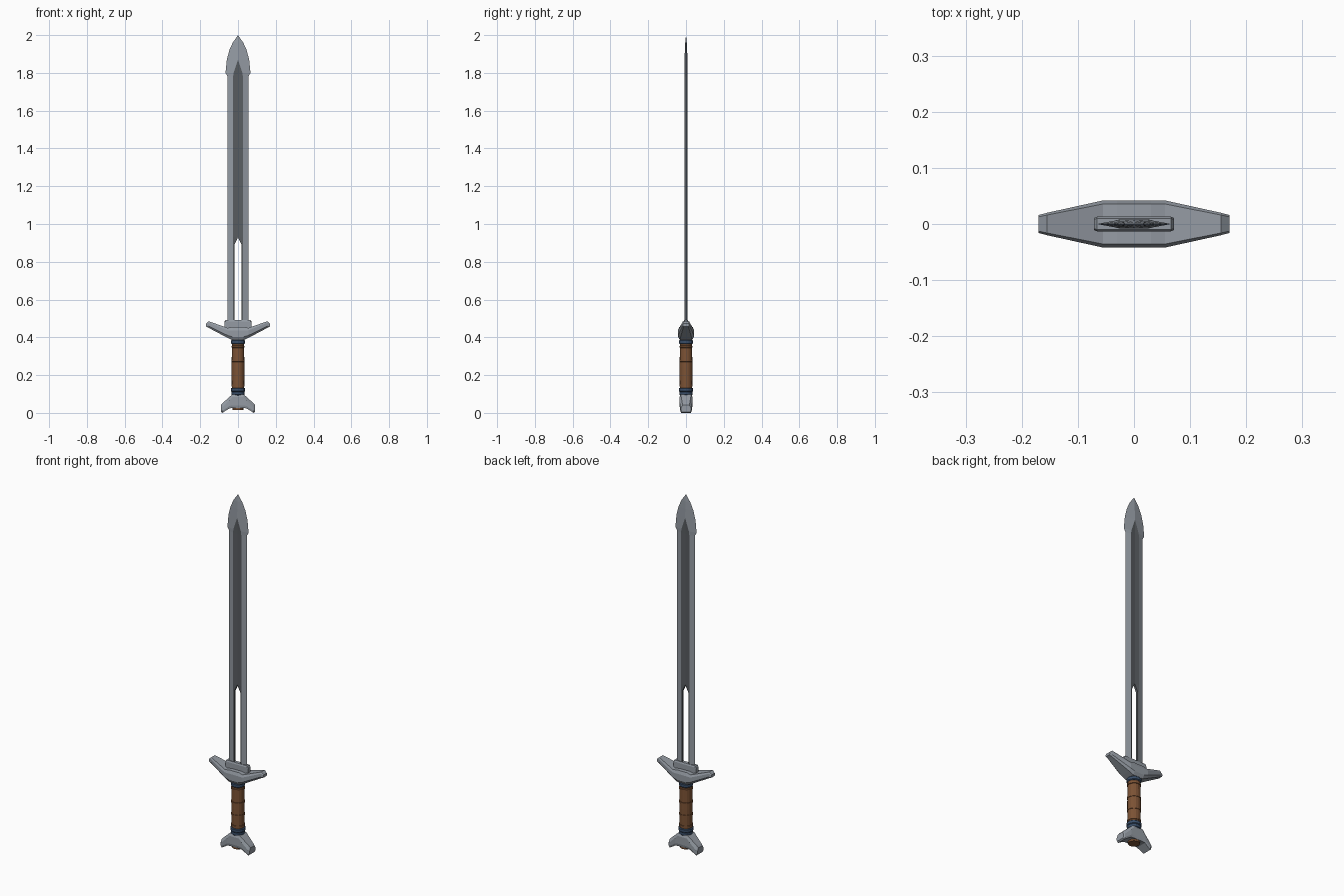
import bpy, bmesh, math

if "Cube" in bpy.data.objects:
    bpy.data.objects.remove(bpy.data.objects["Cube"])


def material(name, rgb):
    m = bpy.data.materials.new(name)
    m.diffuse_color = (*rgb, 1)
    m.use_nodes = True
    m.node_tree.nodes["Principled BSDF"].inputs["Base Color"].default_value = m.diffuse_color
    return m


dark = material("dark_steel", (0.10, 0.11, 0.12))
steel = material("steel", (0.30, 0.33, 0.37))
leather = material("leather", (0.20, 0.085, 0.035))
blue = material("blue_band", (0.04, 0.075, 0.14))


def finish(name, bm, *mats):
    bmesh.ops.remove_doubles(bm, verts=bm.verts, dist=1e-5)
    bmesh.ops.dissolve_degenerate(bm, edges=bm.edges, dist=1e-5)
    bmesh.ops.recalc_face_normals(bm, faces=bm.faces)
    me = bpy.data.meshes.new(name)
    bm.to_mesh(me)
    bm.free()
    for m in mats:
        me.materials.append(m)
    ob = bpy.data.objects.new(name, me)
    bpy.context.collection.objects.link(ob)
    return ob


def add_face(bm, pts, mat=0):
    clean = []
    for p in pts:
        if p not in clean:
            clean.append(p)
    if len(clean) > 2:
        bm.faces.new([bm.verts.new(p) for p in clean]).material_index = mat


def loft_x(name, sections):
    """Symmetric bar lofted along x; section = (x, ring of (y, z))."""
    bm = bmesh.new()
    full = [(-x, r) for x, r in reversed(sections)] + sections
    rings = [[bm.verts.new((x, y, z)) for y, z in r] for x, r in full]
    n = len(rings[0])
    for a, b in zip(rings, rings[1:]):
        for i in range(n):
            j = (i + 1) % n
            bm.faces.new((a[i], a[j], b[j], b[i]))
    bm.faces.new(rings[0])
    bm.faces.new(rings[-1])
    return finish(name, bm, steel)


def ring(zb, zt, h, low, top, k1=0.25, k2=0.75):
    """Octagonal section: low/top are the flat half widths as a share of h."""
    z1, z2 = zb + (zt - zb) * k1, zb + (zt - zb) * k2
    half = [(h * low, zb), (h, z1), (h, z2), (h * top, zt)]
    return half + [(-y, z) for y, z in reversed(half)]


def lathe(name, profile, mat, sides=16):
    bm = bmesh.new()
    rings = [[bm.verts.new((r * math.cos(2 * math.pi * i / sides),
                            r * math.sin(2 * math.pi * i / sides), z))
              for i in range(sides)] for r, z in profile]
    for a, b in zip(rings, rings[1:]):
        for i in range(sides):
            j = (i + 1) % sides
            bm.faces.new((a[i], a[j], b[j], b[i]))
    bm.faces.new(rings[0])
    bm.faces.new(rings[-1])
    return finish(name, bm, mat)


# Blade: stations of (z, edge half width, fuller half width, slot half width, thickness)
T = 0.008
stations = [(0.46, 0.055, 0.026, 0.019, T), (0.89, 0.055, 0.026, 0.019, T),
            (0.93, 0.055, 0.026, 0, T), (1.78, 0.055, 0.026, 0, T),
            (1.80, 0.066, 0.023, 0, T), (1.87, 0.059, 0, 0, T),
            (1.92, 0.046, 0, 0, 0.006), (1.96, 0.028, 0, 0, 0.004),
            (2.00, 0, 0, 0, 0)]
bm = bmesh.new()
for sx in (1, -1):
    for sy in (1, -1):
        cols = []
        for z, w, f, s, t in stations:
            deep = t if f == 0 else t * 0.75
            cols.append([(sx * w, 0.0, z), (sx * f, sy * t, z),
                         (sx * s, sy * deep, z), (sx * s, 0.0, z)])
        for k, (a, b) in enumerate(zip(cols, cols[1:])):
            add_face(bm, (a[0], a[1], b[1], b[0]), 0)
            if k < 5:
                add_face(bm, (a[1], a[2], b[2], b[1]), 1)
            if k < 2:  # slot walls
                add_face(bm, (a[2], a[3], b[3], b[2]), 1)
finish("blade", bm, steel, dark)

# Crossguard with upswept arms
loft_x("crossguard", [
    (0.03, ring(0.385, 0.455, 0.042, 0.75, 0.85)),
    (0.055, ring(0.397, 0.450, 0.042, 0.72, 0.85)),
    (0.155, ring(0.450, 0.485, 0.020, 0.75, 0.8)),
    (0.170, ring(0.457, 0.472, 0.016, 0.75, 0.8))])

# Stepped block holding the blade
loft_x("blade_socket", [
    (0.066, ring(0.43, 0.492, 0.013, 1, 0.75, 0.25, 0.88)),
    (0.071, ring(0.43, 0.484, 0.011, 1, 0.75, 0.25, 0.88))])

# Grip, leather wraps and bands
lathe("grip", [(0.030, 0.016), (0.030, 0.12), (0.033, 0.13),
               (0.034, 0.24), (0.032, 0.365), (0.030, 0.39)], leather)
for i, z in enumerate((0.145, 0.205, 0.275, 0.35)):
    lathe(f"grip_wrap_{i}", [(0.031, z - 0.006), (0.0355, z - 0.004),
                             (0.0355, z + 0.004), (0.031, z + 0.006)], leather)
for name, z, r in (("lower_band", 0.122, 0.038), ("lower_band_inner", 0.104, 0.035),
                   ("upper_band", 0.375, 0.037)):
    lathe(name, [(r - 0.004, z - 0.011), (r, z - 0.007),
                 (r, z + 0.007), (r - 0.004, z + 0.011)], blue)

# Flared pommel
loft_x("pommel", [
    (0.030, ring(0.026, 0.098, 0.034, 0.9, 0.85, 0.2, 0.8)),
    (0.045, ring(0.024, 0.085, 0.034, 0.9, 0.75, 0.2, 0.7)),
    (0.083, ring(0.0, 0.050, 0.030, 0.85, 0.65, 0.2, 0.6)),
    (0.090, ring(0.006, 0.042, 0.026, 0.85, 0.65, 0.2, 0.6))])
